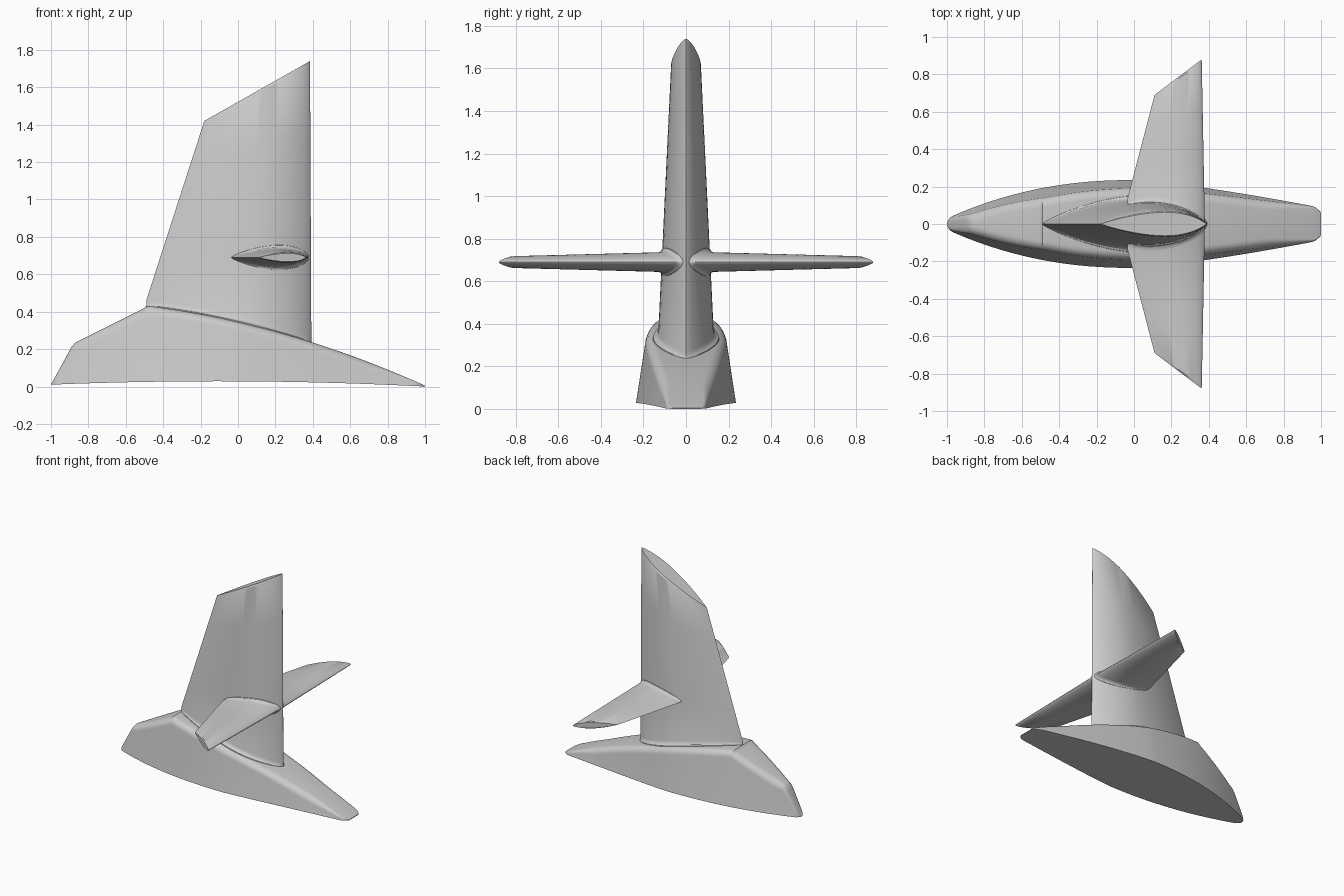
import bpy, bmesh, math

if "Cube" in bpy.data.objects:
    bpy.data.objects.remove(bpy.data.objects["Cube"], do_unlink=True)

grey = bpy.data.materials.new("plain grey")
grey.use_nodes = True
colour = (0.6, 0.6, 0.6, 1)
grey.diffuse_color = colour
grey.node_tree.nodes["Principled BSDF"].inputs["Base Color"].default_value = colour


def lerp(a, b, t):
    return a + (b - a) * t


def loft(name, rings, cap_start):
    """Skin closed rings of equal length into one smooth object."""
    bm = bmesh.new()
    rows = [[bm.verts.new(p) for p in ring] for ring in rings]
    n = len(rows[0])
    for a, b in zip(rows, rows[1:]):
        for i in range(n):
            j = (i + 1) % n
            bm.faces.new((a[i], a[j], b[j], b[i]))
    bm.faces.new(rows[-1])
    if cap_start:
        bm.faces.new(rows[0])
    bmesh.ops.recalc_face_normals(bm, faces=bm.faces[:])
    mesh = bpy.data.meshes.new(name)
    bm.to_mesh(mesh)
    bm.free()
    mesh.materials.append(grey)
    obj = bpy.data.objects.new(name, mesh)
    bpy.context.collection.objects.link(obj)
    bpy.ops.object.select_all(action='DESELECT')
    obj.select_set(True)
    bpy.context.view_layer.objects.active = obj
    bpy.ops.object.shade_smooth_by_angle(angle=math.radians(32))
    return obj


# Foil section: s runs from trailing edge (0) to leading edge (1)
def foil(s, nose):
    m = 0.62
    if s > m:
        return max(0, 1 - ((s - m) / (1 - m)) ** 2) ** nose
    return 1 - ((m - s) / m) ** 1.8


N = 28
CHORD = [(1 - math.cos(math.pi * i / N)) / 2 for i in range(N + 1)]
AROUND = [(s, 1) for s in CHORD] + [(s, -1) for s in CHORD[-2:0:-1]]


# Foundation outline: deck height, half width and lower edge along x
def deck(x):
    if x < -0.88:
        return lerp(0.01, 0.23, (x + 1) / 0.12)
    if x < -0.49:
        return lerp(0.23, 0.425, (x + 0.88) / 0.39)
    d = max(0, x + 0.47)
    return 0.43 - 0.129 * d - 0.109 * d * d


def half_width(x):
    if x < 0:
        t = min(1, max(0, (-0.97 - x) / 0.03))
        return (0.205 * (1 - abs(x) ** 2.2) + 0.03) * math.sqrt(1 - 0.97 * t * t)
    t = max(0, (x - 0.95) / 0.05)
    return (0.235 - 0.148 * x ** 1.3) * (1 - 0.3 * t * t)


def section(x):
    low = 0.005 - 0.005 * x + 0.023 * (1 - x * x)
    h = max(0.002, deck(x) - low)
    w = half_width(x)
    top = w - 0.13 * h
    r = min(0.05, h * 0.45, w * 0.5)
    side = [(w, low)]
    for k in range(7):
        a = math.pi / 2 * k / 6
        side.append((top - r + r * math.cos(a), low + h - r + r * math.sin(a)))
    return [(x, y, z) for y, z in side] + [(x, -y, z) for y, z in reversed(side)]


stations = [-1 + 2 * i / 60 for i in range(61)]
stations += [-0.995, -0.985, -0.975, -0.89, -0.87, -0.51, -0.49, -0.47, 0.96, 0.975, 0.99]
loft("foundation", [section(x) for x in sorted(stations)], True)


# Upright tower with a small fillet onto the deck and a slanted top
def tower_ring(t, lift, flare, shrink=1):
    ring = []
    for s, side in AROUND:
        x0 = lerp(-0.49, 0.392, s)
        x = lerp(x0, lerp(-0.18, 0.385, s), t)
        z = lerp(deck(x0) + lift, 1.42 + 0.32 * s, t)
        f = foil(s, 0.8)
        y = lerp(0.13, 0.07, t) * f * shrink + flare * math.sqrt(f)
        ring.append((x, side * y, z))
    return ring


FILLET = [(-0.02, 0.03), (0.004, 0.024), (0.009, 0.012), (0.02, 0.004), (0.032, 0)]
rings = [tower_ring(0, lift, flare) for lift, flare in FILLET]
rings += [tower_ring(t, 0.032, 0) for t in (0.25, 0.5, 0.75, 0.99)]
rings.append(tower_ring(1, 0, 0, 0.9))
loft("tower", rings, False)


# Horizontal fins blended into the tower sides
def tower_side(x):
    return 0.113 * foil(min(1, max(0, (x + 0.41) / 0.8)), 0.8)


def fin_ring(way, t, lift, flare, shrink=1):
    ring = []
    for s, side in AROUND:
        x0 = lerp(-0.035, 0.378, s)
        x = lerp(x0, lerp(0.11, 0.362, s), t)
        y = lerp(tower_side(x0) + lift, 0.69 + 0.19 * s, t)
        f = foil(s, 0.65)
        z = lerp(0.046, 0.028, t) * f * shrink + flare * math.sqrt(f)
        ring.append((x, way * y, 0.69 + side * z))
    return ring


for name, way in (("front_fin", -1), ("back_fin", 1)):
    rings = [fin_ring(way, 0, lift, flare * 0.8) for lift, flare in FILLET]
    rings += [fin_ring(way, t, 0.032, 0) for t in (0.33, 0.66, 0.985)]
    rings.append(fin_ring(way, 1, 0, 0, 0.8))
    loft(name, rings, False)
